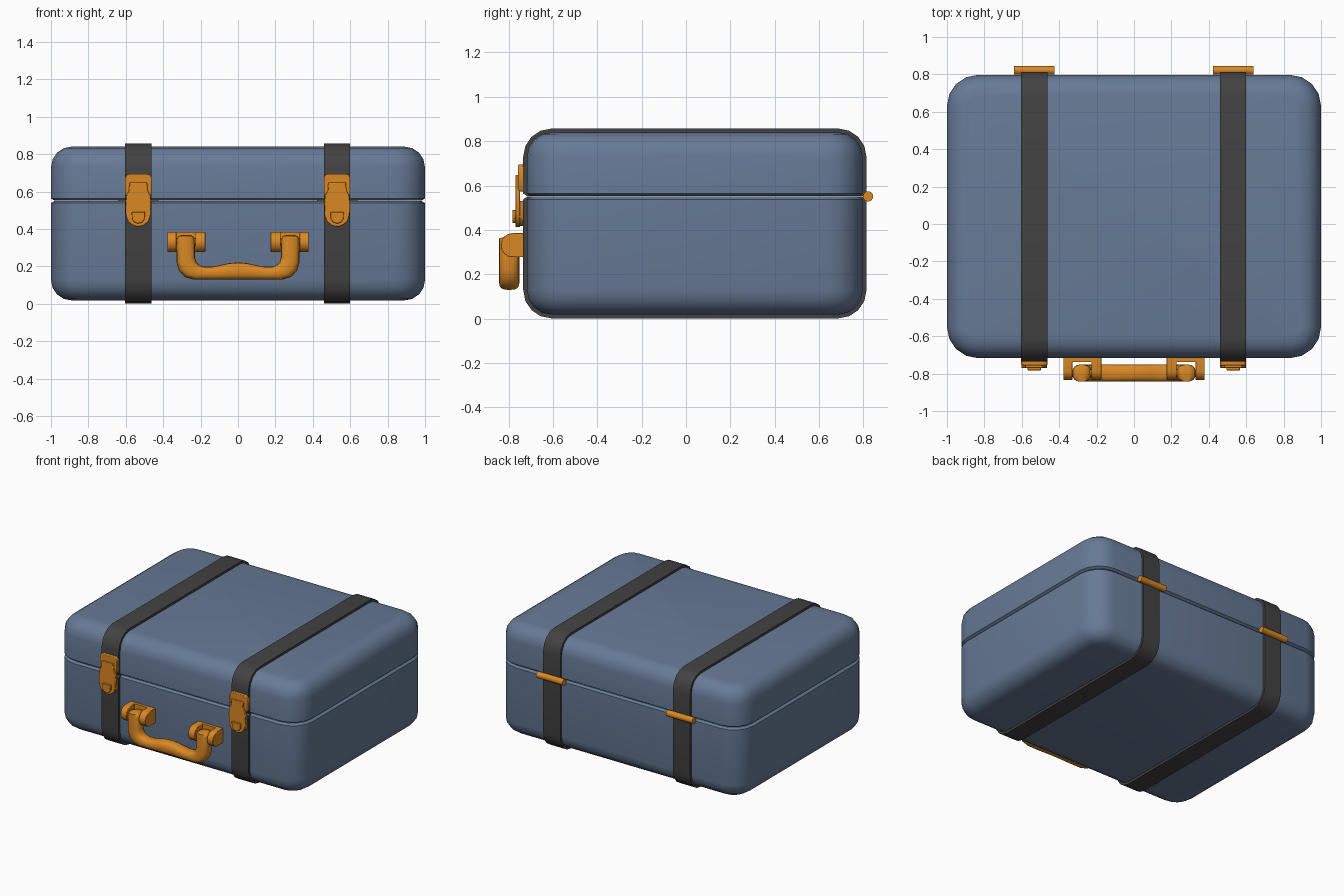
import bpy, bmesh, math

if "Cube" in bpy.data.objects:
    bpy.data.objects.remove(bpy.data.objects["Cube"])

def material(name, rgb):
    m = bpy.data.materials.new(name)
    m.diffuse_color = (*rgb, 1)
    m.use_nodes = True
    m.node_tree.nodes["Principled BSDF"].inputs["Base Color"].default_value = m.diffuse_color
    return m

BLUE = material("slate blue", (0.135, 0.195, 0.305))
DARK = material("dark strap", (0.055, 0.055, 0.055))
BRASS = material("orange brass", (0.70, 0.25, 0.018))

X1, Y0, Y1 = 1.0, -0.717, 0.797      # case half width, front, back
Z0, Z1, SEAM = 0.018, 0.84, 0.551    # case bottom, top, lid seam
EDGE, CORNER, SEG = 0.11, 0.165, 4   # rounding radii and segments

def make(name, verts, faces, mat, bevel=0, angle=40):
    me = bpy.data.meshes.new(name)
    me.from_pydata(verts, [], faces)
    bm = bmesh.new()
    bm.from_mesh(me)
    bmesh.ops.recalc_face_normals(bm, faces=bm.faces)
    bm.to_mesh(me)
    bm.free()
    ob = bpy.data.objects.new(name, me)
    bpy.context.collection.objects.link(ob)
    me.materials.append(mat)
    if bevel:
        b = ob.modifiers.new("soft edges", "BEVEL")
        b.width, b.segments, b.limit_method = bevel, 2, 'ANGLE'
        b.angle_limit = math.radians(50)
    bpy.ops.object.select_all(action='DESELECT')
    bpy.context.view_layer.objects.active = ob
    ob.select_set(True)
    bpy.ops.object.shade_smooth_by_angle(angle=math.radians(angle))
    return ob

def loft(name, rings, mat, cap_start=True, cap_end=True, **kw):
    """Join equal closed rings of points into a skin."""
    n = len(rings[0])
    verts = [p for r in rings for p in r]
    faces = [(k*n + i, k*n + (i+1) % n, (k+1)*n + (i+1) % n, (k+1)*n + i)
             for k in range(len(rings)-1) for i in range(n)]
    if cap_start:
        faces.append(tuple(range(n)))
    if cap_end:
        faces.append(tuple(range((len(rings)-1)*n, len(rings)*n)))
    return make(name, verts, faces, mat, **kw)

def slab_y(name, outline, cx, ya, yb, mat, bevel=0):
    """Extrude an x-z outline between two depths."""
    return loft(name, [[(cx+x, y, z) for x, z in outline] for y in (ya, yb)], mat, bevel=bevel)

def slab_x(name, outline, xa, xb, mat, bevel=0):
    """Extrude a y-z outline between two x positions."""
    return loft(name, [[(x, y, z) for y, z in outline] for x in (xa, xb)], mat, bevel=bevel)

def mirrored(half):
    """Full outline from its right half, listed top to bottom."""
    return half + [(-x, z) for x, z in reversed(half)]

def case_ring(inset, z):
    r, pts = CORNER - inset, []
    centres = [(X1-CORNER, Y1-CORNER), (CORNER-X1, Y1-CORNER),
               (CORNER-X1, Y0+CORNER), (X1-CORNER, Y0+CORNER)]
    for q, (cx, cy) in enumerate(centres):
        for i in range(SEG+1):
            a = math.pi/2 * (q + i/SEG)
            pts.append((cx + r*math.cos(a), cy + r*math.sin(a), z))
    return pts

def edge_profile(end, d=0):
    """(inset, z) from the seam round to the flat face, pushed out by d."""
    s = 1 if end > SEAM else -1
    pts = [(0.018-d, SEAM + s*0.001), (-d, SEAM + s*0.013)]
    for i in range(SEG+1):
        a = math.pi/2 * i/SEG
        pts.append((EDGE - (EDGE+d)*math.cos(a), end - s*EDGE + s*(EDGE+d)*math.sin(a)))
    return pts

def strap_half(name, cx, end):
    """Band hugging the case from front seam to back seam."""
    def path(d):
        p = edge_profile(end, d)
        return [(Y0+i, z) for i, z in p] + [(Y1-i, z) for i, z in reversed(p)]
    outer, inner = path(0.017), path(-0.012)
    rings = []
    for (yo, zo), (yi, zi) in zip(outer, inner):
        rings.append([(cx-0.07, yo, zo), (cx+0.07, yo, zo),
                      (cx+0.07, yi, zi), (cx-0.07, yi, zi)])
    loft(name, rings, DARK)

# Case shells with a bevelled seam
for part, end in (("lid", Z1), ("case_base", Z0)):
    loft(part, [case_ring(i, z) for i, z in edge_profile(end)], BLUE, cap_start=False)

for side, cx in (("left", -0.533), ("right", 0.53)):
    # Straps
    strap_half(side + "_lid_strap", cx, Z1)
    strap_half(side + "_base_strap", cx, Z0)

    # Hinge pin at the back
    ring = [(0.821 + 0.023*math.cos(t*math.pi/8), SEAM + 0.023*math.sin(t*math.pi/8))
            for t in range(16)]
    slab_x(side + "_hinge", ring, cx-0.108, cx+0.108, BRASS)

    # Latch: plate on the lid, keeper on the base, lever and thumb tab
    plate = mirrored([(0.05, 0.695), (0.063, 0.689), (0.07, 0.675), (0.07, 0.585), (0.06, 0.572)])
    slab_y(side + "_latch_plate", plate, cx, -0.757, -0.72, BRASS, 0.004)
    keeper = mirrored([(0.062, 0.53), (0.062, 0.46), (0.045, 0.432), (0.015, 0.417)])
    slab_y(side + "_latch_keeper", keeper, cx, -0.752, -0.72, BRASS)
    lever = mirrored([(0.047, 0.648), (0.05, 0.605), (0.064, 0.58), (0.069, 0.54),
                      (0.067, 0.475), (0.055, 0.44), (0.03, 0.42), (0.01, 0.413)])
    slab_y(side + "_latch_lever", lever, cx, -0.77, -0.748, BRASS, 0.004)
    tab = mirrored([(0.036, 0.49), (0.034, 0.455), (0.022, 0.436), (0.006, 0.43)])
    slab_y(side + "_latch_tab", tab, cx, -0.782, -0.765, BRASS, 0.003)

# Handle brackets: two rounded cheeks, a back plate and a pin each
cheek = [(-0.715, 0.277), (-0.715, 0.385)]
for i in range(9):
    a = math.pi/2 + math.pi*i/8
    cheek.append((-0.785 + 0.05*math.cos(a), 0.331 + 0.054*math.sin(a)))
plate = [(-0.715, 0.277), (-0.715, 0.385), (-0.738, 0.385), (-0.738, 0.277)]
pin = [(-0.797 + 0.02*math.cos(t*math.pi/6), 0.331 + 0.02*math.sin(t*math.pi/6)) for t in range(12)]
for side, s in (("left", -1), ("right", 1)):
    slab_x(side + "_bracket_outer_cheek", cheek, s*0.33, s*0.378, BRASS, 0.003)
    slab_x(side + "_bracket_inner_cheek", cheek, s*0.175, s*0.228, BRASS, 0.003)
    slab_x(side + "_bracket_plate", plate, s*0.178, s*0.375, BRASS)
    slab_x(side + "_bracket_pin", pin, s*0.2, s*0.35, BRASS)

# Carrying handle: cross-sections between inner and outer edge points
half = [((0.262, 0.368), (0.298, 0.368)), ((0.24, 0.362), (0.32, 0.362)),
        ((0.23, 0.34), (0.33, 0.34)), ((0.23, 0.25), (0.328, 0.22)),
        ((0.222, 0.222), (0.315, 0.177)), ((0.205, 0.206), (0.285, 0.144)),
        ((0.18, 0.198), (0.235, 0.129)), ((0.14, 0.198), (0.15, 0.129)),
        ((0.10, 0.206), (0.10, 0.129)), ((0.05, 0.217), (0.05, 0.129)),
        ((0.0, 0.221), (0.0, 0.129))]
pairs = half + [((-a[0], a[1]), (-b[0], b[1])) for a, b in reversed(half[:-1])]
rings = []
for k, (a, b) in enumerate(pairs):
    depth = 0.02 if k in (0, len(pairs)-1) else 0.046
    ring = []
    for i in range(16):
        c, s = math.cos(i*math.pi/8), math.sin(i*math.pi/8)
        u = 0.5 + 0.5*math.copysign(abs(c)**0.75, c)
        v = math.copysign(abs(s)**0.75, s)
        ring.append((a[0] + (b[0]-a[0])*u, -0.797 - depth*v, a[1] + (b[1]-a[1])*u))
    rings.append(ring)
loft("carrying_handle", rings, BRASS, angle=60)
